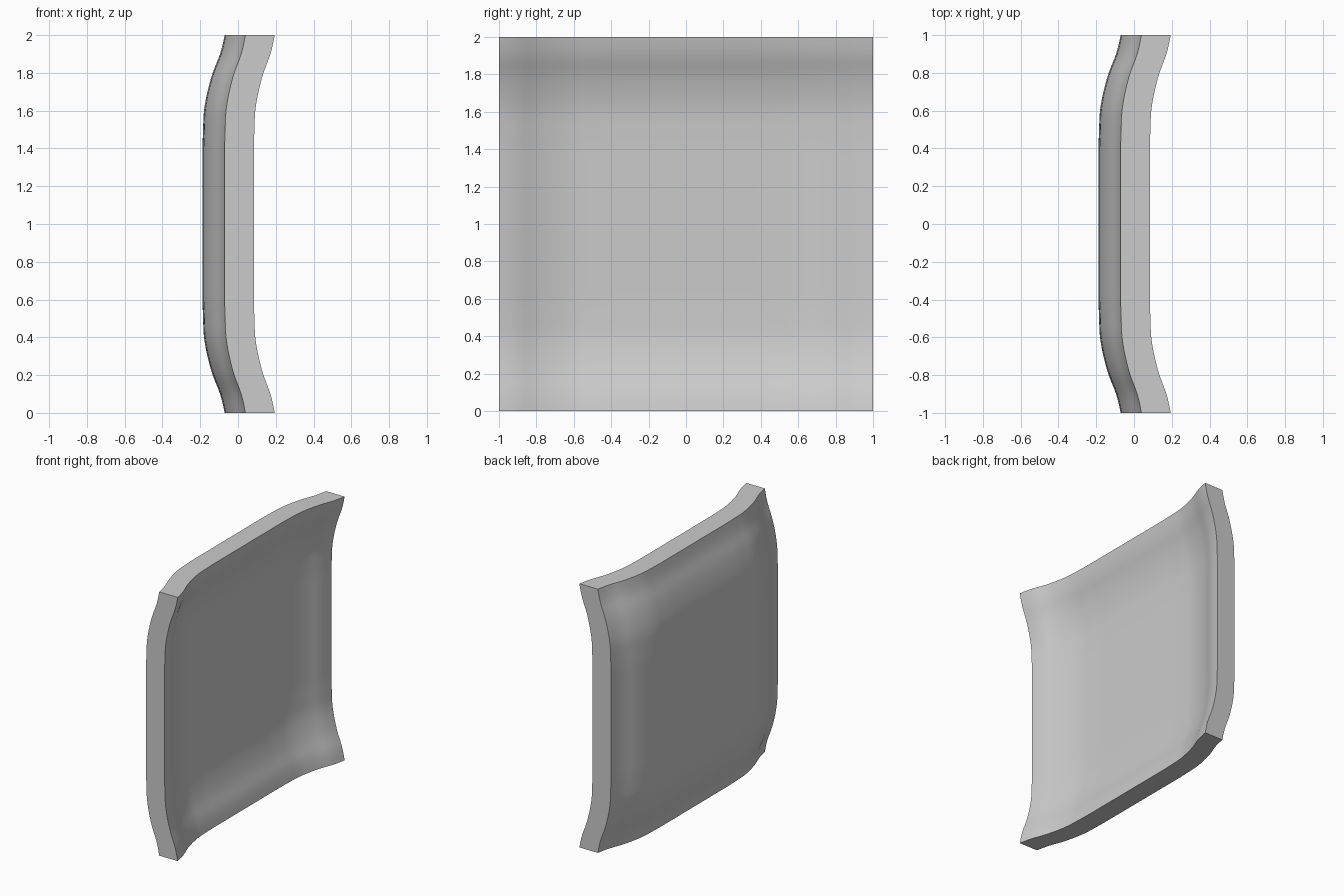
import bpy
import bmesh
import math

cube = bpy.data.objects.get("Cube")
if cube:
    bpy.data.objects.remove(cube, do_unlink=True)

DIVISIONS = 60
THICKNESS = 0.155
BACK = -0.188

# Rise of the curled rim, sampled every 0.1 from 0.4 of the half width outwards
RIM = [0, 0, 0.003, 0.008, 0.026, 0.054, 0.093, 0.117, 0.13]


def rim_rise(u):
    """Smooth Catmull-Rom curve through the rim samples."""
    s = max(0.0, (abs(u) - 0.4) * 10)
    i = min(int(s), 5)
    t = s - i
    a, b, c, d = RIM[i:i + 4]
    return b + 0.5 * t * (c - a + t * (2 * a - 5 * b + 4 * c - d
                                       + t * (3 * (b - c) + d - a)))


# Grey surface colour
grey = bpy.data.materials.new("plain_grey")
grey.use_nodes = True
grey.diffuse_color = (0.6, 0.6, 0.6, 1)
grey.node_tree.nodes["Principled BSDF"].inputs["Base Color"].default_value = (0.6, 0.6, 0.6, 1)

# Upright dished sheet
bm = bmesh.new()
bmesh.ops.create_grid(bm, x_segments=DIVISIONS, y_segments=DIVISIONS, size=1)
for v in bm.verts:
    y, z = v.co.x, v.co.y
    fy, fz = rim_rise(y), rim_rise(z)
    v.co = (BACK + fy + fz - 0.5 * fy * fz, y, z + 1)

# Thickness with flat side walls
result = bmesh.ops.extrude_face_region(bm, geom=bm.faces[:], use_keep_orig=True)
front = [g for g in result["geom"] if isinstance(g, bmesh.types.BMVert)]
bmesh.ops.translate(bm, verts=front, vec=(THICKNESS, 0, 0))
bmesh.ops.recalc_face_normals(bm, faces=bm.faces[:])

mesh = bpy.data.meshes.new("dished_panel")
bm.to_mesh(mesh)
bm.free()
mesh.materials.append(grey)
panel = bpy.data.objects.new("dished_panel", mesh)
bpy.context.collection.objects.link(panel)

# Smooth faces, crisp outer edges
bpy.ops.object.select_all(action="DESELECT")
panel.select_set(True)
bpy.context.view_layer.objects.active = panel
bpy.ops.object.shade_smooth_by_angle(angle=math.radians(30))
